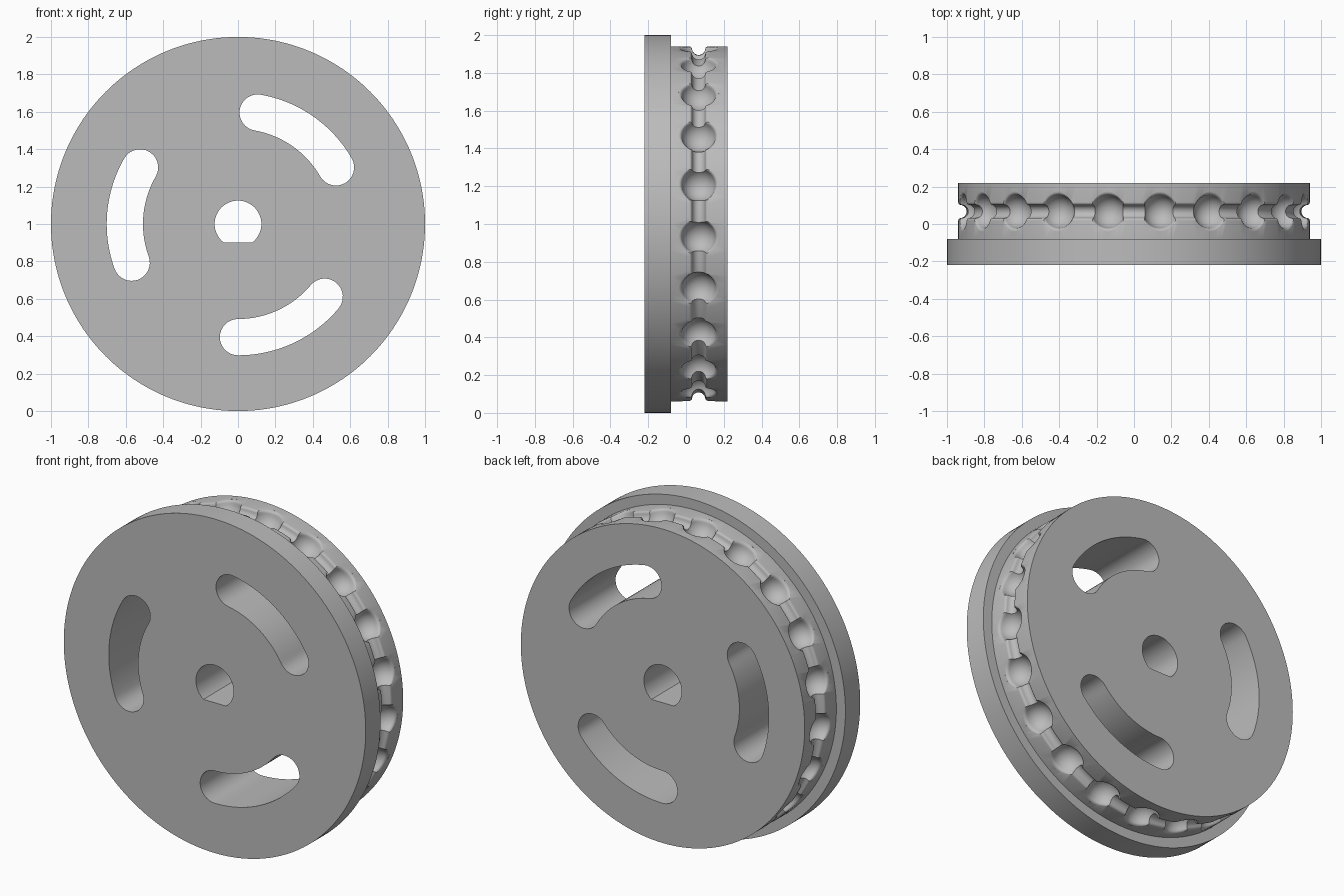
import bpy, bmesh
from math import sin, cos, pi, sqrt, atan2, radians
from mathutils import Matrix, Vector

cube = bpy.data.objects.get("Cube")
if cube:
    bpy.data.objects.remove(cube)

FRONT, STEP, BACK = -0.22, -0.08, 0.22
FLANGE_R, DRUM_R = 1.0, 0.94
TRACK_Y = 0.067
POCKETS = 21
CENTRE = Vector((0, 0, 1))


def hollow(radius, fillet, drop, steps):
    """Half section of a round hollow with a rounded lip: (offset, height), bottom to lip."""
    reach = sqrt((radius + fillet) ** 2 - (fillet - drop) ** 2)
    lean = atan2(fillet - drop, reach)
    end = pi / 2 - lean
    pts = [(radius * sin(end * i / steps), -drop - radius * cos(end * i / steps))
           for i in range(steps + 1)]
    turn = pi / 2 - lean
    for i in range(1, 6):
        a = pi - lean - turn * i / 5
        pts.append((reach + fillet * cos(a), -fillet + fillet * sin(a)))
    return pts


def lathe(bm, profile, steps, matrix):
    """Turn (radius, height) points about local z, with flat end caps."""
    rings = []
    for r, h in profile:
        if r < 1e-5:
            rings.append([bm.verts.new(matrix @ Vector((0, 0, h)))])
        else:
            rings.append([bm.verts.new(matrix @ Vector(
                (r * cos(2 * pi * i / steps), r * sin(2 * pi * i / steps), h)))
                for i in range(steps)])
    for a, b in zip(rings, rings[1:]):
        for i in range(steps):
            j = (i + 1) % steps
            if len(a) == 1:
                bm.faces.new((a[0], b[j], b[i]))
            else:
                bm.faces.new((a[i], a[j], b[j], b[i]))
    for ring in (rings[0], rings[-1]):
        if len(ring) > 1:
            bm.faces.new(ring)


def prism(bm, outline):
    """Extrude an (x, z) outline through the whole wheel."""
    face = bm.faces.new([bm.verts.new(CENTRE + Vector((x, -0.4, z))) for x, z in outline])
    new = bmesh.ops.extrude_face_region(bm, geom=[face])["geom"]
    bmesh.ops.translate(bm, vec=(0, 0.8, 0),
                        verts=[v for v in new if isinstance(v, bmesh.types.BMVert)])


def finish(bm, name):
    bmesh.ops.recalc_face_normals(bm, faces=bm.faces)
    mesh = bpy.data.meshes.new(name)
    bm.to_mesh(mesh)
    bm.free()
    obj = bpy.data.objects.new(name, mesh)
    bpy.context.collection.objects.link(obj)
    return obj


# Wheel body: flange, drum and cord groove in one turned profile
half = [(DRUM_R + h, off) for off, h in hollow(0.035, 0.015, 0.01, 8)]
groove = [(r, TRACK_Y - o) for r, o in reversed(half)] + [(r, TRACK_Y + o) for r, o in half[1:]]
profile = ([(FLANGE_R, FRONT), (FLANGE_R, STEP), (DRUM_R, STEP)] + groove + [(DRUM_R, BACK)])
bm = bmesh.new()
lathe(bm, profile, POCKETS * 8,
      Matrix.Translation(CENTRE) @ Matrix.Rotation(-pi / 2, 4, "X"))
wheel = finish(bm, "bead_chain_wheel")

# Bead pockets around the drum
bm = bmesh.new()
section = hollow(0.09, 0.018, 0.0, 12)
section.append((section[-1][0], 0.03))
for i in range(POCKETS):
    spin = Matrix.Rotation(pi + 2 * pi * i / POCKETS, 4, "Y")
    lathe(bm, section, 36, Matrix.Translation(CENTRE) @ spin
          @ Matrix.Translation((0, TRACK_Y, DRUM_R - 0.0005)))
pocket_cutter = finish(bm, "pocket_cutter")

# Three curved slots and the flat-sided axle bore
bm = bmesh.new()
MID, WIDE = 0.605, 0.097
for start in (30, 150, 270):
    a0, a1 = radians(start), radians(start + 50)

    def arc(r, a, b, n=20, cx=0, cz=0):
        return [(cx + r * cos(a + (b - a) * i / n), cz + r * sin(a + (b - a) * i / n))
                for i in range(n + 1)]
    outline = arc(MID + WIDE, a0, a1)
    outline += arc(WIDE, a1, a1 + pi, 16, MID * cos(a1), MID * sin(a1))[1:]
    outline += arc(MID - WIDE, a1, a0)[1:]
    outline += arc(WIDE, a0 + pi, a0 + 2 * pi, 16, MID * cos(a0), MID * sin(a0))[1:-1]
    prism(bm, outline)
flat = atan2(-0.1, 0.075)
prism(bm, arc(0.125, flat, pi - flat, 48))
hole_cutter = finish(bm, "hole_cutter")

# Cut, then clear the helpers
bpy.ops.object.select_all(action="DESELECT")
bpy.context.view_layer.objects.active = wheel
wheel.select_set(True)
for cutter in (hole_cutter, pocket_cutter):
    cutter.hide_render = True
    mod = wheel.modifiers.new("cut", "BOOLEAN")
    mod.operation, mod.solver, mod.object = "DIFFERENCE", "EXACT", cutter
    bpy.ops.object.modifier_apply(modifier=mod.name)
    bpy.data.objects.remove(cutter)

# Grey finish
grey = bpy.data.materials.new("plain_grey")
grey.use_nodes = True
colour = (0.5, 0.5, 0.5, 1)
grey.diffuse_color = colour
grey.node_tree.nodes["Principled BSDF"].inputs["Base Color"].default_value = colour
wheel.data.materials.clear()
wheel.data.materials.append(grey)
bpy.ops.object.shade_smooth_by_angle(angle=radians(35))
